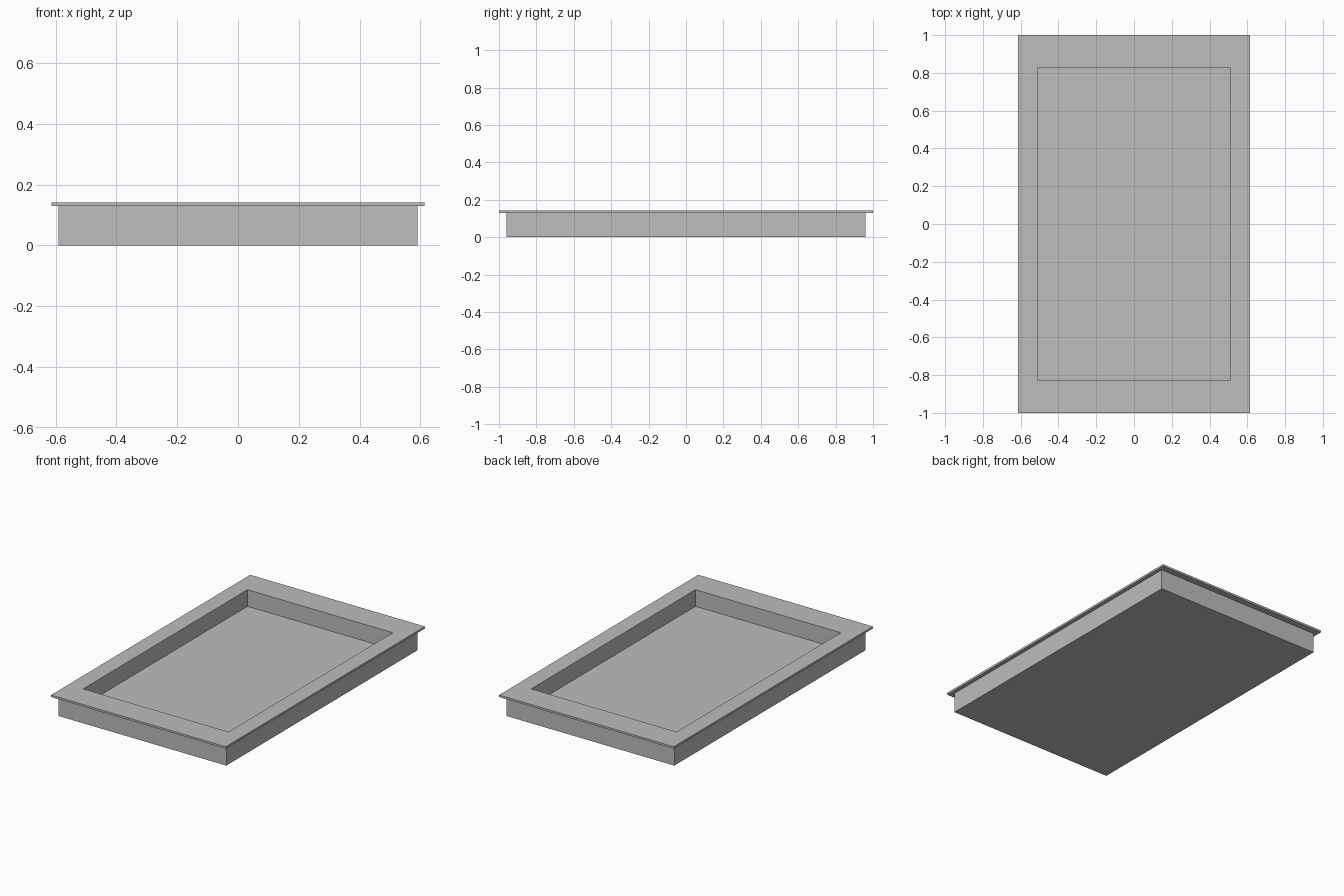
import bpy
import bmesh

cube = bpy.data.objects.get("Cube")
if cube:
    bpy.data.objects.remove(cube, do_unlink=True)

# Single flat grey
grey = bpy.data.materials.new("plain_grey")
grey.use_nodes = True
colour = (0.51, 0.51, 0.51, 1)
grey.diffuse_color = colour
grey.node_tree.nodes["Principled BSDF"].inputs["Base Color"].default_value = colour

TOP, RIM_BOTTOM, FLOOR = 0.142, 0.129, 0.036
BODY = (0.59, 0.96)
RIM = (0.614, 1.0)
OPENING = (0.511, 0.825)

bm = bmesh.new()


def ring(half_size, z):
    """Rectangular loop of four corners, counter-clockwise from above."""
    hx, hy = half_size
    return [bm.verts.new((sx * hx, sy * hy, z))
            for sx, sy in ((-1, -1), (1, -1), (1, 1), (-1, 1))]


# Rectangular section loops: outside wall, overhanging rim, then down into the recess
loops = [ring(BODY, 0), ring(BODY, RIM_BOTTOM), ring(RIM, RIM_BOTTOM),
         ring(RIM, TOP), ring(OPENING, TOP), ring(OPENING, FLOOR)]
for a, b in zip(loops, loops[1:]):
    for i in range(4):
        j = (i + 1) % 4
        bm.faces.new((a[i], a[j], b[j], b[i]))

# Underside and recessed floor
bm.faces.new(loops[0][::-1])
bm.faces.new(loops[-1])
bmesh.ops.recalc_face_normals(bm, faces=bm.faces)

mesh = bpy.data.meshes.new("rimmed_tray")
bm.to_mesh(mesh)
bm.free()
mesh.materials.append(grey)
tray = bpy.data.objects.new("rimmed_tray", mesh)
bpy.context.collection.objects.link(tray)
